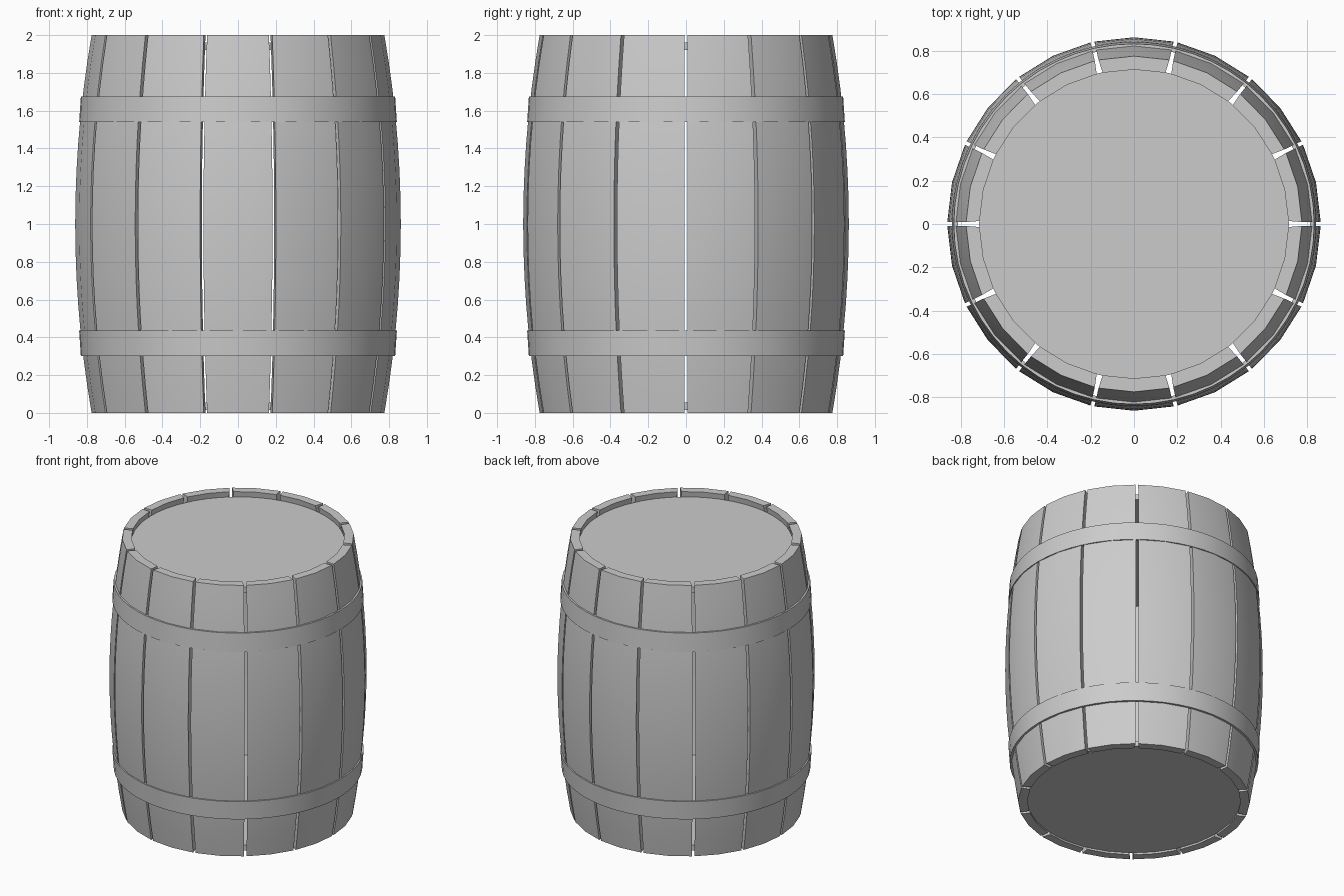
import bpy, bmesh, math

if "Cube" in bpy.data.objects:
    bpy.data.objects.remove(bpy.data.objects["Cube"])

STAVES = 14
ROWS = 14
STEP = 2 * math.pi / STAVES

grey = bpy.data.materials.new("plain grey")
grey.diffuse_color = (0.6, 0.6, 0.6, 1)
grey.use_nodes = True
grey.node_tree.nodes["Principled BSDF"].inputs["Base Color"].default_value = grey.diffuse_color


def barrel_radius(z):
    """Outer radius of the bulging barrel at height z."""
    return 0.862 - 0.087 * abs(z - 1.0) ** 2


def finish(name, bm, angle=30):
    bmesh.ops.recalc_face_normals(bm, faces=bm.faces)
    mesh = bpy.data.meshes.new(name)
    bm.to_mesh(mesh)
    bm.free()
    mesh.materials.append(grey)
    obj = bpy.data.objects.new(name, mesh)
    bpy.context.collection.objects.link(obj)
    bpy.ops.object.select_all(action='DESELECT')
    obj.select_set(True)
    bpy.context.view_layer.objects.active = obj
    bpy.ops.object.shade_smooth_by_angle(angle=math.radians(angle))
    return obj


# Curved staves: six-point cross-section lofted up the barrel
def stave(i):
    bm = bmesh.new()
    mid = (i + 0.5) * STEP
    rings = []
    for k in range(ROWS + 1):
        z = 2.0 * k / ROWS
        ro = barrel_radius(z)
        ri = ro - 0.062
        ho = STEP / 2 - 0.009 / ro
        hi = STEP / 2 - 0.014 / ri
        section = [(ro, -ho), (ro, 0), (ro, ho), (ri, hi), (ri, 0), (ri, -hi)]
        rings.append([bm.verts.new((r * math.cos(mid + a), r * math.sin(mid + a), z))
                      for r, a in section])
    for a, b in zip(rings, rings[1:]):
        for j in range(6):
            n = (j + 1) % 6
            bm.faces.new((a[j], a[n], b[n], b[j]))
    for r in (rings[0], rings[-1]):
        bm.faces.new((r[0], r[1], r[4], r[5]))
        bm.faces.new((r[1], r[2], r[3], r[4]))
    finish(f"stave_{i + 1}", bm)


for i in range(STAVES):
    stave(i)


# Hoops: slightly conical bands, spun from a four-point profile
def hoop(name, profile, seg=56):
    bm = bmesh.new()
    rings = [[bm.verts.new((r * math.cos(2 * math.pi * s / seg),
                            r * math.sin(2 * math.pi * s / seg), z))
              for r, z in profile] for s in range(seg)]
    for s in range(seg):
        a, b = rings[s], rings[(s + 1) % seg]
        for j in range(4):
            n = (j + 1) % 4
            bm.faces.new((a[j], a[n], b[n], b[j]))
    finish(name, bm)


hoop("lower_hoop", [(0.832, 0.30), (0.841, 0.435), (0.822, 0.435), (0.813, 0.30)])
hoop("upper_hoop", [(0.841, 1.54), (0.832, 1.675), (0.813, 1.675), (0.822, 1.54)])


# Round heads closing both ends
def head(name, z0, z1):
    bm = bmesh.new()
    bmesh.ops.create_cone(bm, cap_ends=True, segments=56, radius1=0.715,
                          radius2=0.715, depth=z1 - z0)
    bmesh.ops.translate(bm, verts=bm.verts, vec=(0, 0, (z0 + z1) / 2))
    finish(name, bm)


head("top_head", 1.92, 1.96)
head("bottom_head", 0.015, 0.055)
